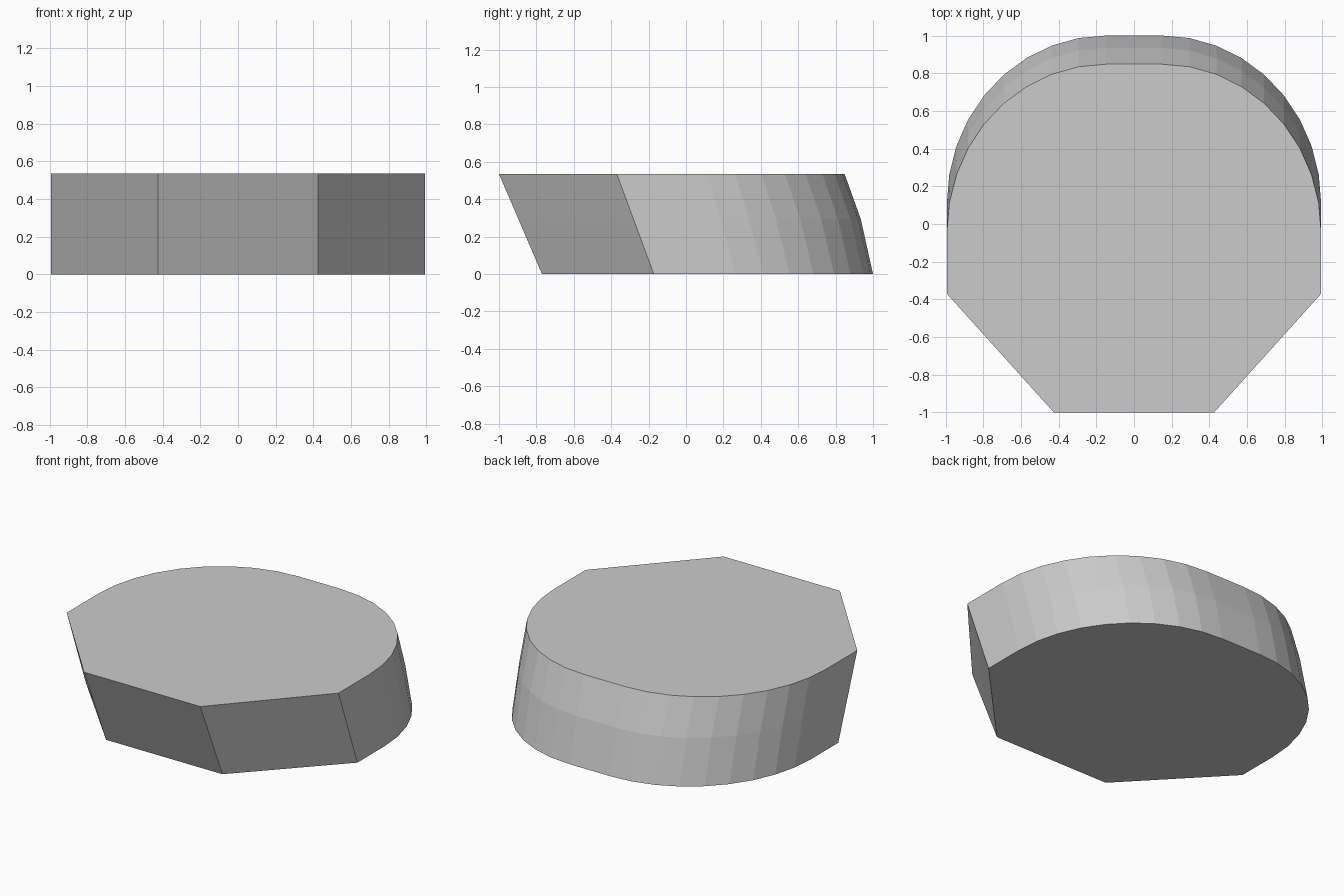
import bpy, bmesh
from math import sin, cos, radians

if "Cube" in bpy.data.objects:
    bpy.data.objects.remove(bpy.data.objects["Cube"])

HEIGHT = 0.535


def outline(front_y, corner_y, back_y, bulge=0.0):
    """Right half of the plan (front to back), mirrored into a closed loop."""
    half = [(0.425, front_y), (0.993, corner_y)]
    for a in range(0, 91, 10):
        s, c = sin(radians(a)), cos(radians(a))
        half.append((0.148 + 0.845 * c, back_y - 0.89 * (1 - s) + bulge * s))
    return half + [(-x, y) for x, y in reversed(half)]


# Leaning body: floor outline, slightly bulged middle, top outline
t = 0.55
rings = [
    (0.0, outline(-0.77, -0.172, 1.0)),
    (HEIGHT * t, outline(-0.77 - 0.23 * t, -0.172 - 0.198 * t, 1.0 - 0.152 * t, 0.018)),
    (HEIGHT, outline(-1.0, -0.37, 0.848)),
]

bm = bmesh.new()
loops = [[bm.verts.new((x, y, z)) for x, y in pts] for z, pts in rings]
n = len(loops[0])
for low, high in zip(loops, loops[1:]):
    for i in range(n):
        j = (i + 1) % n
        bm.faces.new((low[i], low[j], high[j], high[i]))

# Flat caps
bm.faces.new(list(reversed(loops[0])))
bm.faces.new(loops[-1])
bmesh.ops.recalc_face_normals(bm, faces=bm.faces)

mesh = bpy.data.meshes.new("slanted_block")
bm.to_mesh(mesh)
bm.free()
bpy.context.collection.objects.link(bpy.data.objects.new("slanted_block", mesh))
